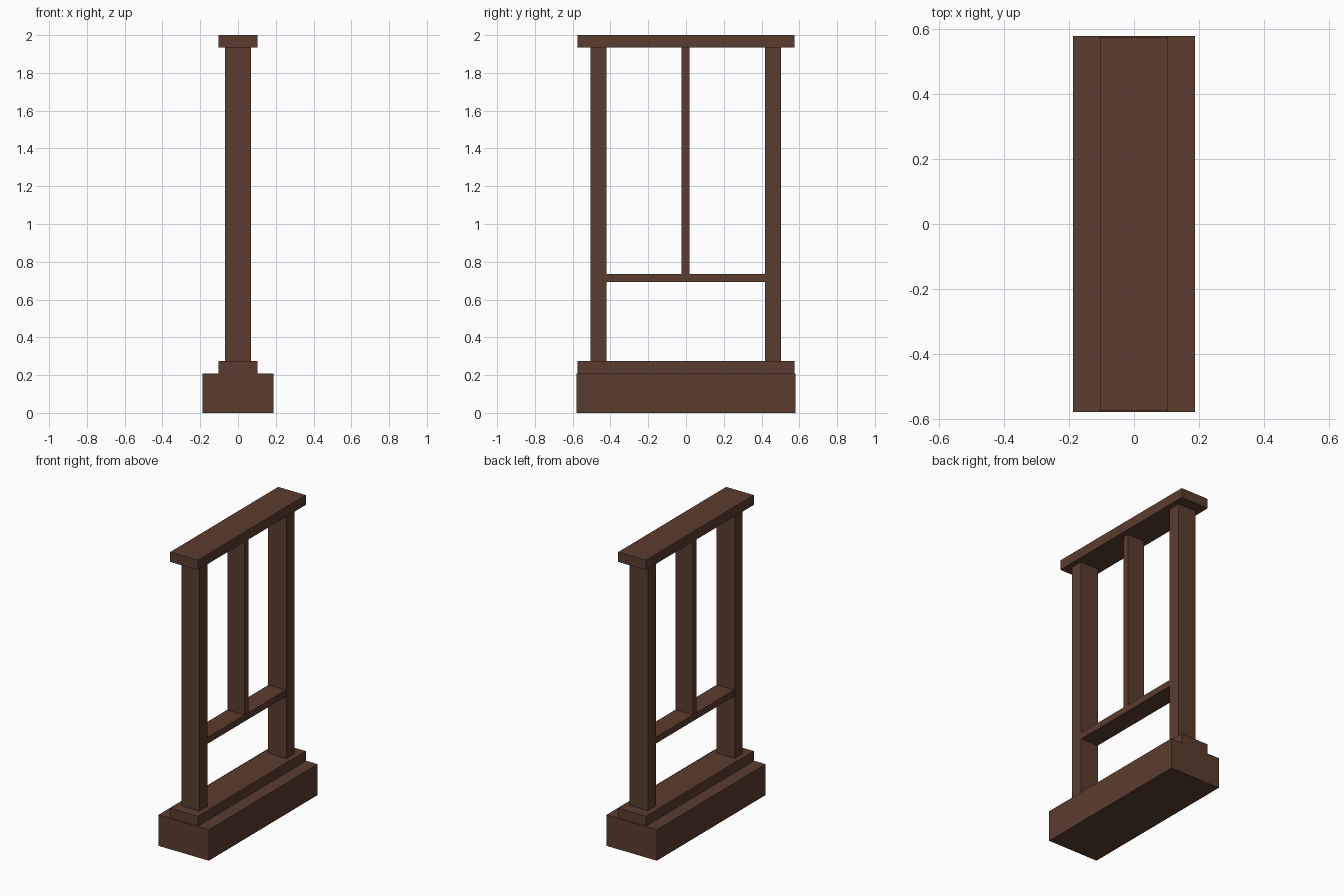
import bpy
import bmesh
from mathutils import Vector

if "Cube" in bpy.data.objects:
    bpy.data.objects.remove(bpy.data.objects["Cube"])

wood = bpy.data.materials.new("dark_brown_wood")
wood.diffuse_color = (0.105, 0.046, 0.027, 1.0)
wood.use_nodes = True
wood.node_tree.nodes["Principled BSDF"].inputs["Base Color"].default_value = wood.diffuse_color


def box(name, x, y, z):
    """Box spanning the (min, max) ranges on each axis."""
    lo, hi = Vector((x[0], y[0], z[0])), Vector((x[1], y[1], z[1]))
    centre, size = (lo + hi) / 2, hi - lo
    bm = bmesh.new()
    bmesh.ops.create_cube(bm, size=1.0)
    for v in bm.verts:
        v.co = Vector(a * b for a, b in zip(v.co, size))
    mesh = bpy.data.meshes.new(name)
    bm.to_mesh(mesh)
    bm.free()
    mesh.materials.append(wood)
    obj = bpy.data.objects.new(name, mesh)
    obj.location = centre
    bpy.context.collection.objects.link(obj)
    return obj


def both(h):
    return (-h, h)


BASE_TOP, SILL_TOP, HEAD_BOTTOM, HEIGHT = 0.208, 0.275, 1.934, 2.0
RAIL_BOTTOM, RAIL_TOP = 0.693, 0.736
MID_Y = -0.002  # the frame sits very slightly off centre

# Stepped base and head beam
box("base_block", both(0.188), both(0.579), (0, BASE_TOP))
box("sill", both(0.103), both(0.575), (BASE_TOP, SILL_TOP))
box("head_beam", both(0.103), both(0.575), (HEAD_BOTTOM, HEIGHT))

# Side posts
for name, side in (("front_post", -1), ("back_post", 1)):
    ys = sorted((MID_Y + side * 0.420, MID_Y + side * 0.504))
    box(name, both(0.068), ys, (SILL_TOP, HEAD_BOTTOM))

# Cross rail and central mullion
box("cross_rail", both(0.065), (MID_Y - 0.420, MID_Y + 0.420), (RAIL_BOTTOM, RAIL_TOP))
box("mullion", both(0.064), (MID_Y - 0.021, MID_Y + 0.021), (RAIL_TOP, HEAD_BOTTOM))
